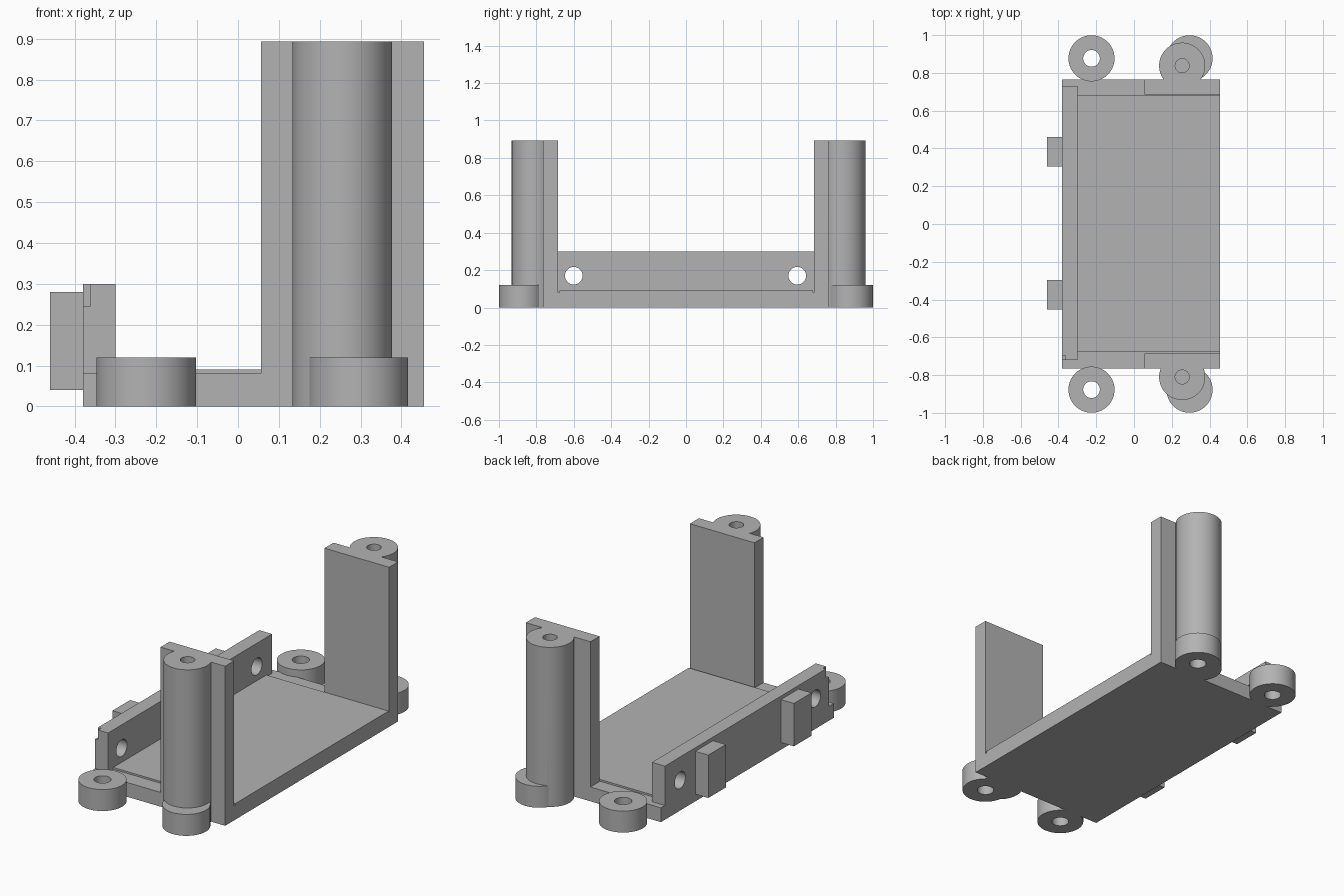
import bpy
import math

if "Cube" in bpy.data.objects:
    bpy.data.objects.remove(bpy.data.objects["Cube"], do_unlink=True)

GREY = (0.45, 0.45, 0.45, 1.0)
grey = bpy.data.materials.new("plain_grey")
grey.use_nodes = True
grey.diffuse_color = GREY
grey.node_tree.nodes["Principled BSDF"].inputs["Base Color"].default_value = GREY


def finish(name):
    obj = bpy.context.object
    obj.name = name
    obj.data.materials.append(grey)
    return obj


def box(name, x, y, z):
    """Box from (min, max) ranges on each axis."""
    bpy.ops.mesh.primitive_cube_add(size=1, location=[(a + b) / 2 for a, b in (x, y, z)])
    bpy.context.object.scale = [b - a for a, b in (x, y, z)]
    bpy.ops.object.transform_apply(location=False, rotation=False, scale=True)
    return finish(name)


def rod(name, x, y, z, radius):
    """Upright cylinder between two heights."""
    bpy.ops.mesh.primitive_cylinder_add(vertices=64, radius=radius, depth=z[1] - z[0],
                                        location=(x, y, (z[0] + z[1]) / 2))
    return finish(name)


def combine(obj, other, operation):
    """Apply a boolean and discard the second object."""
    mod = obj.modifiers.new("cut", "BOOLEAN")
    mod.operation = operation
    mod.solver = "EXACT"
    mod.object = other
    bpy.ops.object.select_all(action="DESELECT")
    bpy.context.view_layer.objects.active = obj
    obj.select_set(True)
    bpy.ops.object.modifier_apply(modifier=mod.name)
    bpy.data.objects.remove(other, do_unlink=True)


def smooth(obj):
    bpy.ops.object.select_all(action="DESELECT")
    bpy.context.view_layer.objects.active = obj
    obj.select_set(True)
    bpy.ops.object.shade_smooth_by_angle(angle=math.radians(30))


TOP = 0.893
RADIUS = 0.122
BASE = 0.08

# Base plate with a slightly raised floor
box("base_plate", (-0.38, 0.456), (-0.765, 0.765), (0, BASE))
box("raised_floor", (-0.30, 0.456), (-0.675, 0.68), (BASE, 0.09))

# Low side wall with a corner notch and two cross holes
wall = box("side_wall", (-0.38, -0.30), (-0.72, 0.73), (BASE, 0.30))
combine(wall, box("notch", (-0.40, -0.362), (-0.75, -0.695), (0.245, 0.35)), "DIFFERENCE")
for y in (-0.6, 0.595):
    hole = rod("wall_hole", -0.34, y, (0, 0.3), 0.047)
    hole.location.z = 0.17
    hole.rotation_euler.y = math.pi / 2
    combine(wall, hole, "DIFFERENCE")
smooth(wall)

# Outer tabs on the side wall
for name, y in (("front_tab", -0.375), ("back_tab", 0.382)):
    box(name, (-0.46, -0.38), (y - 0.078, y + 0.078), (0.04, 0.28))

for name, side, post_y in (("front", -1, -0.81), ("back", 1, 0.838)):
    # Tall end wall
    inner, outer = 0.685 * side, 0.765 * side
    box(name + "_end_wall", (0.056, 0.456), sorted((inner, outer)), (BASE, TOP))

    # Screw post joined to its offset foot, with blind holes at both ends
    post = rod(name + "_post", 0.255, post_y, (0, TOP), RADIUS)
    foot_y = 0.877 * side
    combine(post, rod("foot", 0.294, foot_y, (0, 0.12), RADIUS), "UNION")
    combine(post, rod("top_hole", 0.255, post_y, (0.4, 1.0), 0.037), "DIFFERENCE")
    combine(post, rod("foot_hole", 0.294, foot_y, (-0.1, 0.1), 0.044), "DIFFERENCE")
    smooth(post)

    # Short mounting ring
    ring = rod(name + "_mounting_ring", -0.225, foot_y, (0, 0.12), RADIUS)
    combine(ring, rod("ring_hole", -0.225, foot_y, (-0.1, 0.3), 0.044), "DIFFERENCE")
    smooth(ring)
